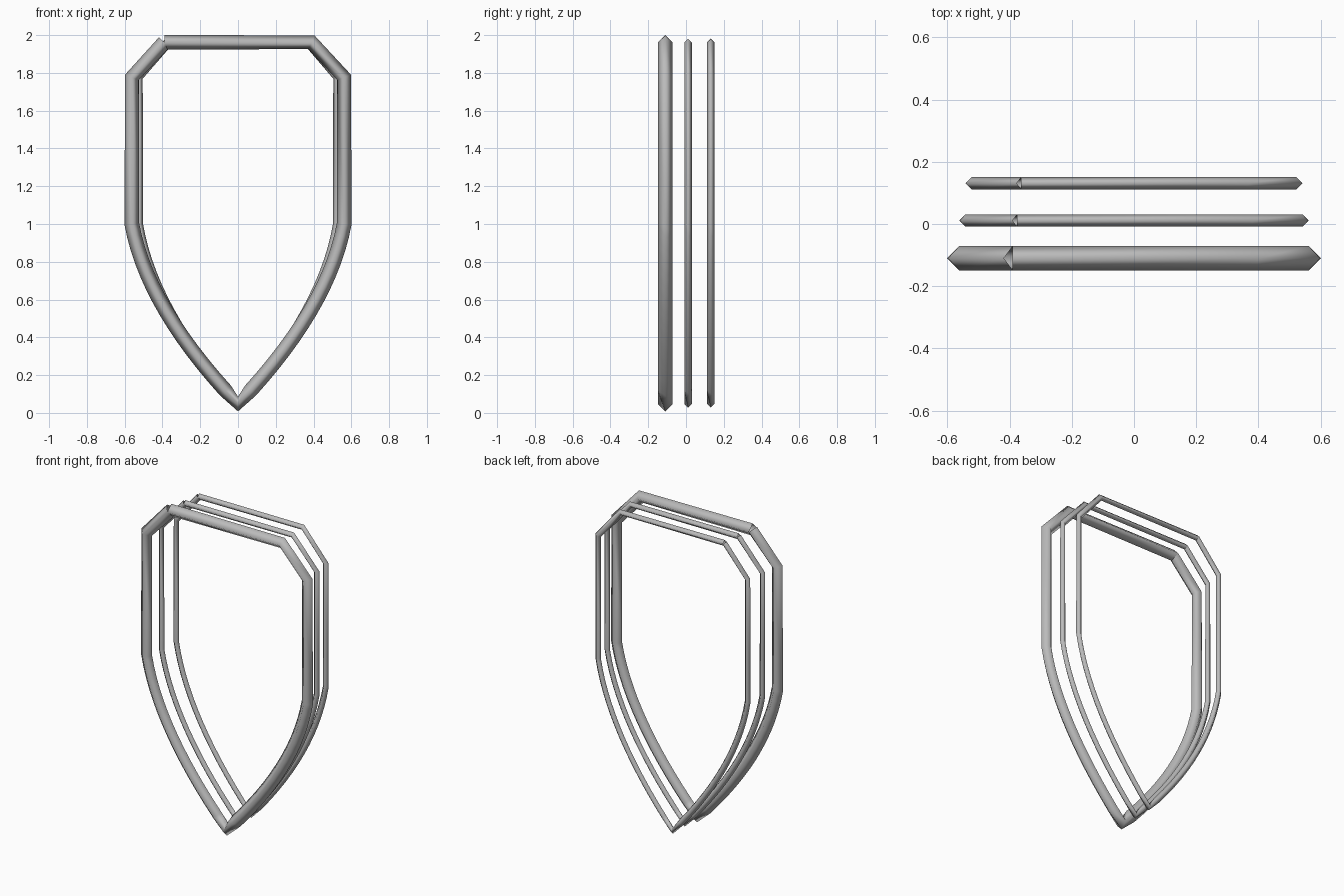
import bpy

if "Cube" in bpy.data.objects:
    bpy.data.objects.remove(bpy.data.objects["Cube"])

steel = bpy.data.materials.new("steel_grey")
steel.diffuse_color = (0.5, 0.5, 0.5, 1)
steel.use_nodes = True
steel.node_tree.nodes["Principled BSDF"].inputs["Base Color"].default_value = steel.diffuse_color

TIP, CTRL, SIDE = (0.0, 0.047), (0.48, 0.55), (0.562, 1.0)


def outline():
    """Shield path, open at the top left corner."""
    right = [(0.39, 1.962), (0.562, 1.776)]
    n = 14
    for i in range(n + 1):                       # curved lower edge
        t = i / n
        right.append(tuple((1 - t) ** 2 * a + 2 * t * (1 - t) * b + t * t * c
                           for a, b, c in zip(SIDE, CTRL, TIP)))
    left = [(-x, z) for x, z in reversed(right[:-1])]
    return [left[-1]] + right + left


def rim(name, y, width, radius):
    curve = bpy.data.curves.new(name, 'CURVE')
    curve.dimensions = '3D'
    curve.bevel_depth = radius
    curve.bevel_resolution = 0                   # four-sided tube
    pts = outline()
    spline = curve.splines.new('POLY')
    spline.points.add(len(pts) - 1)
    for p, (x, z) in zip(spline.points, pts):
        p.co = (x * width, y, z, 1)
    spline.use_smooth = True
    curve.materials.append(steel)
    bpy.context.collection.objects.link(bpy.data.objects.new(name, curve))


# Three nested shield frames, front to back
rim("front_rim", -0.11, 1.0, 0.039)
rim("middle_rim", 0.011, 0.965, 0.0195)
rim("back_rim", 0.131, 0.93, 0.0195)
